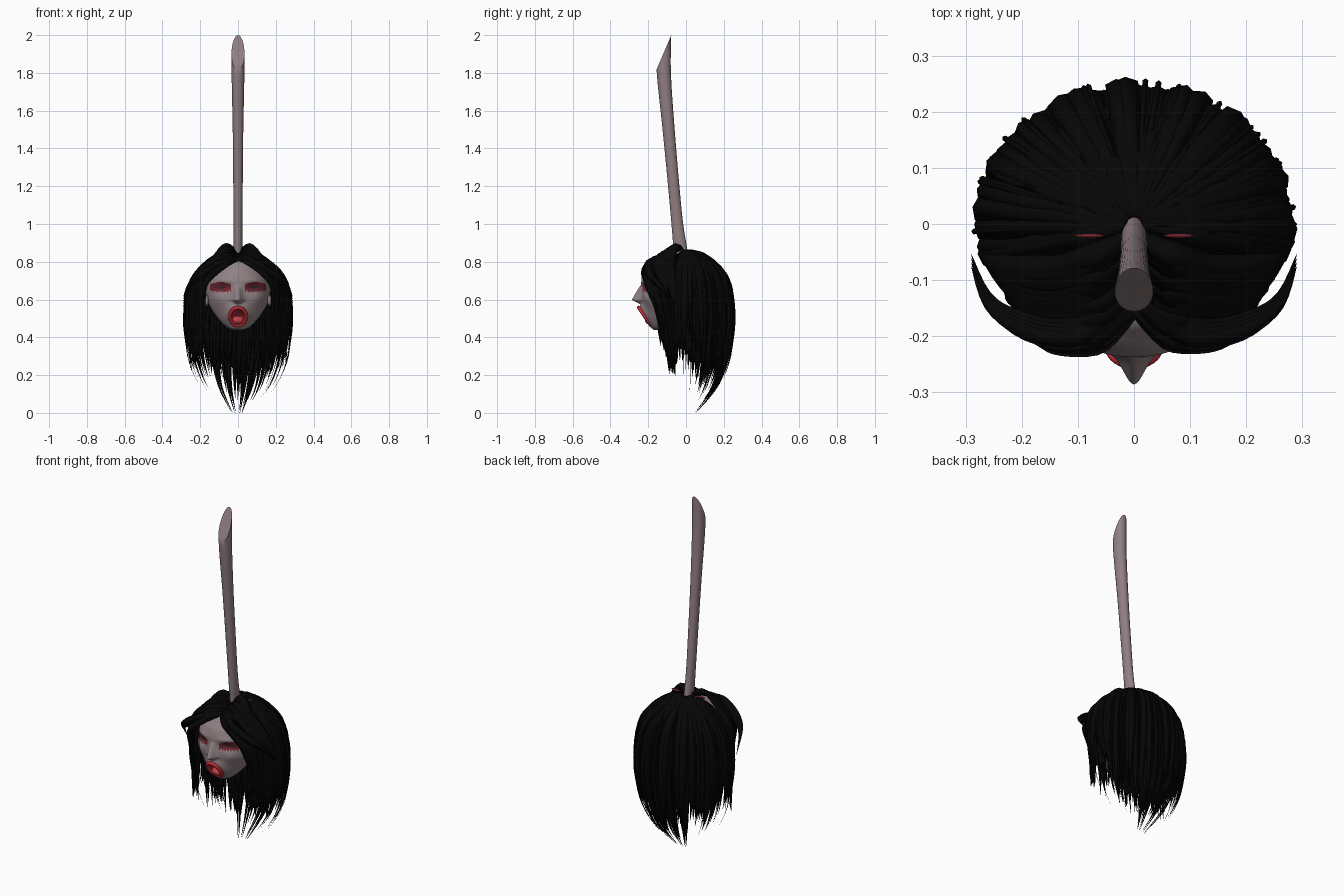
import bpy, bmesh, math, random
from mathutils import Vector

if "Cube" in bpy.data.objects:
    bpy.data.objects.remove(bpy.data.objects["Cube"])

random.seed(7)
R = random.uniform


def material(name, rgb):
    m = bpy.data.materials.new(name)
    m.diffuse_color = (*rgb, 1)
    m.use_nodes = True
    m.node_tree.nodes["Principled BSDF"].inputs["Base Color"].default_value = m.diffuse_color
    return m


SKIN = material("pale skin", (0.28, 0.22, 0.23))
POLE = material("pole grey", (0.28, 0.21, 0.225))
HAIR = material("black hair", (0.002, 0.002, 0.002))
LIPS = material("lip red", (0.52, 0.025, 0.04))
MOUTH = material("mouth red", (0.38, 0.03, 0.035))
TONGUE = material("tongue red", (0.55, 0.05, 0.055))
SHADOW = material("eye red", (0.16, 0.018, 0.028))
EYE = material("eye dark", (0.05, 0.02, 0.025))


def finish(name, bm, mats, recalc=True):
    if recalc:
        bmesh.ops.recalc_face_normals(bm, faces=bm.faces[:])
    for f in bm.faces:
        f.smooth = True
    me = bpy.data.meshes.new(name)
    bm.to_mesh(me)
    bm.free()
    for m in mats:
        me.materials.append(m)
    ob = bpy.data.objects.new(name, me)
    bpy.context.collection.objects.link(ob)
    return ob


def smooth(pts, n):
    """Catmull-Rom samples through points of any dimension."""
    out, last = [], len(pts) - 1
    for i in range(n):
        u = i / (n - 1) * last
        k = min(int(u), last - 1)
        t = u - k
        a, b, c, d = (pts[min(max(k + j, 0), last)] for j in (-1, 0, 1, 2))
        out.append(tuple(0.5 * (2 * q + (r - p) * t + (2 * p - 5 * q + 4 * r - s) * t * t
                                + (3 * q - p - 3 * r + s) * t ** 3)
                         for p, q, r, s in zip(a, b, c, d)))
    return out


def loft(bm, rings, closed_ends=True):
    vs = [[bm.verts.new(p) for p in ring] for ring in rings]
    n = len(vs[0])
    for r0, r1 in zip(vs, vs[1:]):
        for i in range(n):
            bm.faces.new((r0[i], r0[(i + 1) % n], r1[(i + 1) % n], r1[i]))
    if closed_ends:
        bm.faces.new(vs[0][::-1])
        bm.faces.new(vs[-1])


def ellipsoid(name, loc, rad, mat):
    bm = bmesh.new()
    bmesh.ops.create_uvsphere(bm, u_segments=24, v_segments=14, radius=1)
    for v in bm.verts:
        v.co = Vector(v.co[i] * rad[i] + loc[i] for i in range(3))
    return finish(name, bm, [mat])


# Pole: lofted ellipse (z, half width, front y, back y), cut on a slant
bm = bmesh.new()
rings = []
for z, w, yf, yb in smooth([(0.76, 0.024, -0.05, 0.02), (0.86, 0.023, -0.065, 0.008), (1.0, 0.023, -0.077, -0.015),
                            (1.2, 0.025, -0.095, -0.035), (1.5, 0.028, -0.124, -0.06), (1.8, 0.034, -0.155, -0.08),
                            (2.0, 0.034, -0.16, -0.078)], 24):
    rings.append([(w * math.cos(a), (yf + yb) / 2 + (yb - yf) / 2 * math.sin(a), z)
                  for a in (i * math.tau / 28 for i in range(28))])
loft(bm, rings)
bmesh.ops.bisect_plane(bm, geom=bm.verts[:] + bm.edges[:] + bm.faces[:], plane_co=(0, -0.155, 1.82),
                       plane_no=(0, -0.18, 0.077), clear_outer=True)
bmesh.ops.holes_fill(bm, edges=[e for e in bm.edges if e.is_boundary], sides=0)
pole = finish("pole", bm, [POLE])
bpy.context.view_layer.objects.active = pole
pole.select_set(True)
bpy.ops.object.shade_smooth_by_angle(angle=math.radians(35))


# Head: lofted rings (z, half width, front y, back y) with sculpted features
def bump(x, z, cx, cz, sx, sz):
    return math.exp(-((x - cx) / sx) ** 2 - ((z - cz) / sz) ** 2)


def mouth_e(x, z):
    return (x / 0.043) ** 2 + ((z - 0.51) / 0.046) ** 2


def sculpt(x, y, z):
    ax = abs(x)
    # Muzzle leaning along the tilted mouth
    m = math.exp(-((x / 0.064) ** 2 + ((z - 0.51) / 0.062) ** 2) ** 2)
    y += m * (min(y, -0.22 - 0.66 * (z - 0.51)) - y)
    # Nose, eye sockets, brows, cheeks
    f = min(1, max(0, (0.68 - z) / 0.082 if z > 0.598 else 1 - (0.598 - z) / 0.025))
    y -= 0.052 * f * math.exp(-(x / (0.013 + 0.012 * f)) ** 2) * (1 - 0.5 * m)
    y += 0.016 * bump(ax, z, 0.08, 0.662, 0.04, 0.022)
    y -= 0.006 * bump(ax, z, 0.08, 0.7, 0.05, 0.015)
    y -= 0.008 * bump(ax, z, 0.105, 0.605, 0.035, 0.03)
    e = mouth_e(x, z)
    return y + (0.05 * (1 - e) if e < 1 else 0)


bm = bmesh.new()
rings = []
for z, w, yf, yb in smooth([(0.44, 0.03, -0.17, -0.12), (0.455, 0.062, -0.188, -0.08), (0.49, 0.098, -0.2, -0.04),
                            (0.53, 0.128, -0.215, 0.01), (0.58, 0.157, -0.232, 0.08), (0.63, 0.17, -0.237, 0.12),
                            (0.69, 0.17, -0.237, 0.12), (0.74, 0.15, -0.225, 0.1), (0.775, 0.12, -0.2, 0.06),
                            (0.80, 0.075, -0.175, 0.0), (0.81, 0.03, -0.13, -0.05)], 130):
    yc, ring = (yf + yb) / 2, []
    for i in range(200):
        a = i * math.tau / 200
        x, y = w * math.cos(a), yc + (yb - yf) / 2 * math.sin(a)
        ring.append((x, sculpt(x, y, z) if a > math.pi else y, z))
    rings.append(ring)
loft(bm, rings)
for f in bm.faces:
    x, y, z = f.calc_center_median()
    if y > -0.08:
        continue
    u = (abs(x) - 0.093) / 0.055
    if mouth_e(x, z) < 1:
        f.material_index = 1
    elif abs(u) < 1 and 0.632 + 0.014 * abs(math.sin(x * 230)) + 0.006 * u * u < z < 0.692 - 0.012 * u * u:
        f.material_index = 3 if abs(u) < 0.55 and abs(z - 0.664) < 0.007 * (1 - u * u) else 2
finish("head", bm, [SKIN, MOUTH, SHADOW, EYE])

# Lips: tilted oval ring around the open mouth
bm = bmesh.new()
tilt = Vector((0, -0.032, 0.047))
nrm = Vector((1, 0, 0)).cross(tilt).normalized()
rings = []
for i in range(41):
    a = i * math.tau / 40
    d = Vector((0.042 * math.cos(a), 0, 0)) + tilt * math.sin(a)
    c = Vector((0, -0.217, 0.51)) + d
    rings.append([c + d.normalized() * 0.011 * math.cos(b) + nrm * 0.01 * math.sin(b)
                  for b in (j * math.tau / 12 for j in range(12))])
loft(bm, rings, False)
bmesh.ops.remove_doubles(bm, verts=bm.verts[:], dist=1e-5)
finish("lips", bm, [LIPS])
ellipsoid("tongue", (0, -0.185, 0.49), (0.034, 0.032, 0.024), TONGUE)
for s in (-1, 1):
    ellipsoid("ear", (s * 0.166, -0.11, 0.595), (0.01, 0.022, 0.032), SKIN)
    ellipsoid("scalp_streak", (s * 0.08, -0.021, 0.866), (0.028, 0.004, 0.008), SHADOW)

# Hair: profile of (radius fraction, z) from the crown to the tips
PROFILE = smooth([(0.06, 0.86), (0.25, 0.85), (0.45, 0.825), (0.7, 0.77), (0.88, 0.7), (0.96, 0.61), (0.99, 0.5),
                  (0.96, 0.38), (0.87, 0.25), (0.64, 0.12), (0.22, 0.0)], 34)


def around(a, f, z):
    s = math.sin(a)
    return Vector((0.28 * f * math.cos(a), f * s * (0.25 if s > 0 else 0.19), z))


# Inner hair cap, open over the face
bm = bmesh.new()
loft(bm, [[around(i * math.tau / 96, f * 0.94, z - 0.006) for i in range(96)]
          for f, z in PROFILE if z > 0.3], False)
gone = []
for f in bm.faces:
    x, y, z = f.calc_center_median()
    if y < -0.1 and abs(x) < 0.18 and z < 0.79 or z < 0.36 + 0.05 * math.sin(x * 90):
        gone.append(f)
bmesh.ops.delete(bm, geom=gone, context='FACES')
finish("hair_cap", bm, [HAIR], False)


def lock(bm, pts, width, thick=0.008, tip=0.28):
    """Flat tapered strand of four-sided section along a path."""
    pts = [Vector(p) for p in pts]
    n, rings = len(pts), []
    for i, p in enumerate(pts):
        t = i / (n - 1)
        tan = (pts[min(i + 1, n - 1)] - pts[max(i - 1, 0)]).normalized()
        out = p - Vector((0, -0.02, min(p.z, 0.6)))
        out = (out - tan * out.dot(tan)).normalized()
        side = tan.cross(out)
        k = min(1, 0.35 + 3 * t) * min(1, (1 - t) / tip) + 0.02
        w, h = side * width * k, out * thick * k
        rings.append((p + w, p + h, p - w, p - h))
    loft(bm, rings)


# Long back and side locks, in layers; neighbours share a length so they clump
bm = bmesh.new()
for layer, count in ((1.0, 60), (0.93, 42), (0.82, 28)):
    for i in range(count):
        if i % 3 == 0:
            clump, drift = R(-0.03, 0.15), R(-0.15, 0.15)
        a = math.radians(-22 + 224 * (i + R(0.2, 0.8)) / count)
        end = 0.25 - 0.21 * max(0, math.sin(a)) ** 0.7 + clump + R(-0.02, 0.03)
        f0 = layer * R(0.95, 1.03)
        pts = [around(a + drift * (0.86 - z) ** 2, f * f0, z + R(0, 0.003)) for f, z in PROFILE if z >= end]
        lock(bm, pts, R(0.016, 0.026))
# Longest tips and thin stray strands
for i in range(28):
    a = math.radians(R(-10, 190) if i > 7 else R(55, 125))
    end = R(0.05, 0.25) if i > 7 else 0.0
    lock(bm, [around(a, f * (R(1.03, 1.04) if i > 7 else 0.97), z) for f, z in PROFILE if z >= end],
         0.005 if i > 7 else 0.014, 0.004)
finish("back_hair", bm, [HAIR])

# Front locks combed from the parting around the face
bm = bmesh.new()
for s in (-1, 1):
    for i in range(24):
        k = i / 23
        j = R(-0.006, 0.006)
        lock(bm, smooth([(0, -0.155 + 0.14 * k, 0.812 + 0.04 * k),
                         (s * 0.065, -0.21 + 0.155 * k, 0.79 + 0.095 * k + j),
                         (s * 0.135, -0.215 + 0.13 * k + j, 0.735 + 0.08 * k),
                         (s * (0.18 + 0.055 * k), -0.2 + 0.125 * k, 0.675 + 0.035 * k),
                         (s * (0.187 + 0.073 * k + j), -0.16 + 0.1 * k, 0.565),
                         (s * (0.17 + 0.085 * k), -0.13 + 0.075 * k + j, 0.42 - 0.15 * k - R(0, 0.08))], 22),
             R(0.02, 0.028), 0.01)
    # Outward flicks at the temples
    for i in range(4):
        d = i * 0.007
        lock(bm, smooth([(s * 0.03, -0.15 + d, 0.825), (s * 0.1, -0.205 + d, 0.795), (s * 0.19, -0.195 + d, 0.74 - d),
                         (s * 0.258, -0.15 + d, 0.685 - d), (s * 0.29, -0.075 + d, 0.61 - 2 * d)], 18),
             0.022, 0.012, 0.45)
finish("front_hair", bm, [HAIR])

# Curtain of hair hanging behind the chin
bm = bmesh.new()
for i in range(34):
    if i % 3 == 0:
        end = R(0.17, 0.33)
    x = -0.23 + 0.46 * i / 33 + R(-0.008, 0.008)
    y = R(-0.1, -0.06)
    lock(bm, smooth([(x * 0.75, -0.03, 0.64), (x * 0.95, y + 0.01, 0.54), (x, y, 0.42),
                     (x * 0.97 + R(-0.015, 0.015), y + 0.01, end + R(0, 0.03))], 14), R(0.012, 0.02))
finish("curtain_hair", bm, [HAIR])
